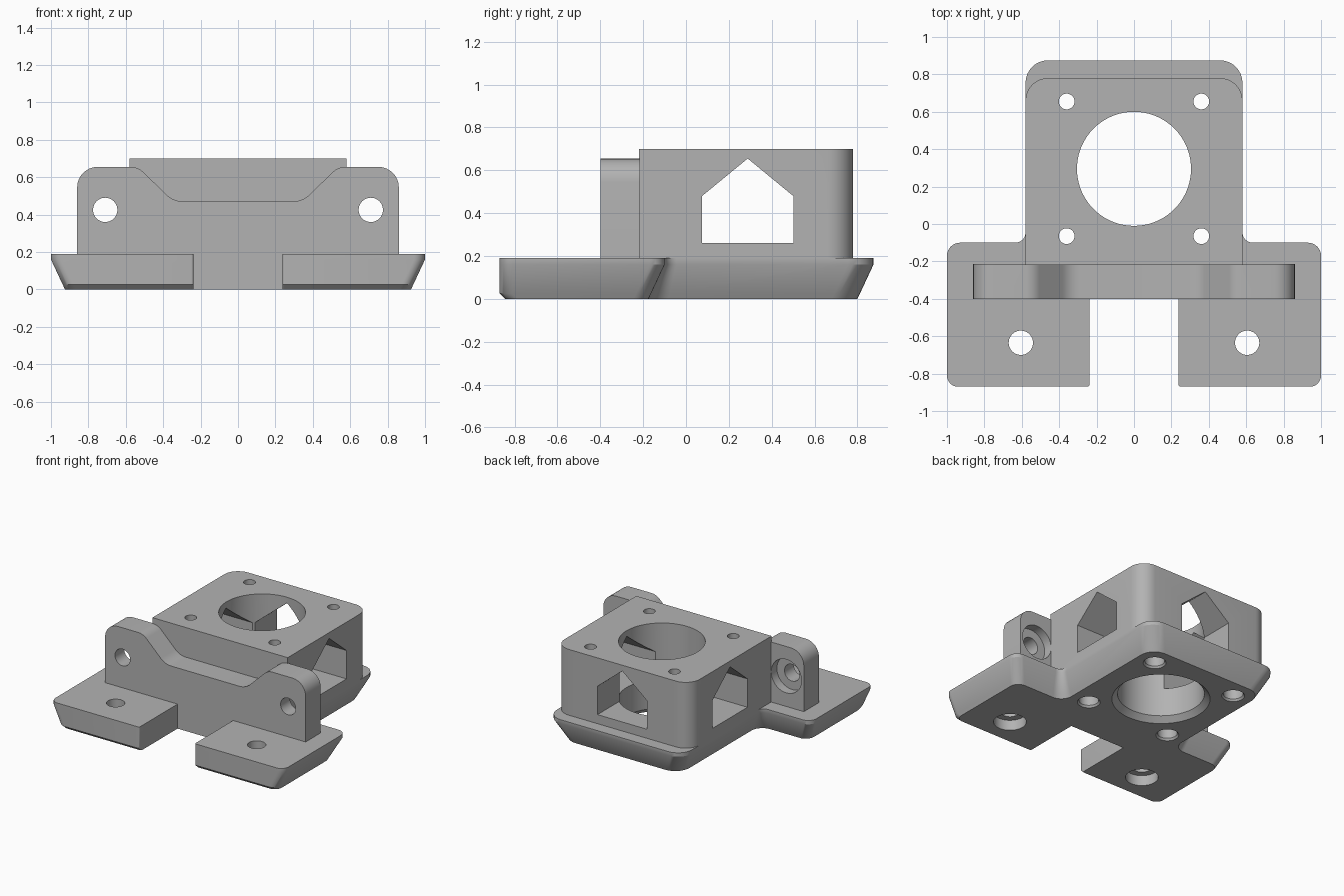
import bpy, bmesh, math
from mathutils import Vector

if "Cube" in bpy.data.objects:
    bpy.data.objects.remove(bpy.data.objects["Cube"])

grey = bpy.data.materials.new("grey plastic")
grey.diffuse_color = (0.45, 0.45, 0.45, 1)
grey.use_nodes = True
grey.node_tree.nodes["Principled BSDF"].inputs["Base Color"].default_value = grey.diffuse_color


def rounded(corners, seg=8):
    """Closed outline from (x, y, radius) corners, each fillet having seg + 1 points."""
    pts = []
    for i, (x, y, r) in enumerate(corners):
        p = Vector((x, y))
        if r == 0:
            pts.append(p)
            continue
        a = (Vector(corners[i - 1][:2]) - p).normalized()
        b = (Vector(corners[(i + 1) % len(corners)][:2]) - p).normalized()
        half = a.angle(b) / 2
        centre = p + (a + b).normalized() * (r / math.sin(half))
        start = p + a * (r / math.tan(half)) - centre
        end = p + b * (r / math.tan(half)) - centre
        total = start.angle(end)
        for k in range(seg + 1):
            t = k / seg
            pts.append(centre + (start * math.sin((1 - t) * total)
                                 + end * math.sin(t * total)) / math.sin(total))
    return pts


def loft(name, rings):
    """Solid through a list of rings of 3D points."""
    bm = bmesh.new()
    loops = [[bm.verts.new(p) for p in ring] for ring in rings]
    n = len(loops[0])
    for lo, hi in zip(loops, loops[1:]):
        for i in range(n):
            j = (i + 1) % n
            bm.faces.new((lo[i], lo[j], hi[j], hi[i]))
    bm.faces.new(loops[0][::-1])
    bm.faces.new(loops[-1])
    bmesh.ops.recalc_face_normals(bm, faces=bm.faces)
    mesh = bpy.data.meshes.new(name)
    bm.to_mesh(mesh)
    bm.free()
    mesh.materials.append(grey)
    ob = bpy.data.objects.new(name, mesh)
    bpy.context.collection.objects.link(ob)
    return ob


def prism(name, pts, lo, hi, axis):
    """Extrude a 2D outline along the x, y or z axis."""
    place = {'x': lambda a, b, h: (h, a, b),
             'y': lambda a, b, h: (a, h, b),
             'z': lambda a, b, h: (a, b, h)}[axis]
    return loft(name, [[place(a, b, h) for a, b in pts] for h in (lo, hi)])


def bore(name, a, b, steps, axis='z', n=48):
    """Stepped round cutter; steps are (height, radius) pairs."""
    rings = []
    for h, r in steps:
        ring = []
        for k in range(n):
            t = 2 * math.pi * k / n
            u, v = a + r * math.cos(t), b + r * math.sin(t)
            ring.append((u, v, h) if axis == 'z' else (u, h, v))
        rings.append(ring)
    return loft(name, rings)


def boolean(target, tool, operation):
    mod = target.modifiers.new("boolean", 'BOOLEAN')
    mod.operation, mod.solver, mod.object = operation, 'EXACT', tool
    bpy.context.view_layer.objects.active = target
    bpy.ops.object.modifier_apply(modifier=mod.name)
    bpy.data.objects.remove(tool, do_unlink=True)


# Base plate: sides and back taper inwards, front edge has a small chamfer
def base_ring(z, d, f):
    half = [(0.238, -0.4, 0), (0.238, -0.87 + f, 0.012),
            (1 - d, -0.87 + f, 0.06), (1 - d, -0.1 - d, 0.07),
            (0.58 - d, -0.1 - d, 0.055 + d * 0.5), (0.58 - d, 0.875 - d, 0.12)]
    both = half + [(-x, y, r) for x, y, r in reversed(half)]
    return [(p.x, p.y, z) for p in rounded(both)]


mount = loft("motor_mount", [base_ring(0, 0.075, 0.025), base_ring(0.025, 0.063, 0),
                             base_ring(0.16, 0, 0), base_ring(0.19, 0, 0)])

# Box housing with rounded back corners
housing = rounded([(-0.58, -0.22, 0), (0.58, -0.22, 0), (0.58, 0.78, 0.12), (-0.58, 0.78, 0.12)])
boolean(mount, prism("housing", housing, 0.16, 0.70, 'z'), 'UNION')

# Upright bracket with two ears and a dip between them
ear = [(0.86, 0.15, 0), (0.86, 0.655, 0.11), (0.535, 0.655, 0.1), (0.345, 0.47, 0.13)]
bracket = rounded(ear + [(-x, z, r) for x, z, r in reversed(ear)])
boolean(mount, prism("bracket", bracket, -0.4, -0.215, 'y'), 'UNION')

# Central shaft opening with a chamfered lower rim
cy = 0.295
boolean(mount, bore("shaft_cut", 0, cy, [(-0.04, 0.385), (0.04, 0.305), (0.8, 0.305)], n=72),
        'DIFFERENCE')

# Pointed windows: one straight through the sides, one through the back
def window(c):
    return [(c - 0.213, 0.26), (c + 0.213, 0.26), (c + 0.213, 0.48), (c, 0.655), (c - 0.213, 0.48)]


boolean(mount, prism("side_window_cut", window(0.288), -0.7, 0.7, 'x'), 'DIFFERENCE')
boolean(mount, prism("back_window_cut", window(0), 0.29, 0.9, 'y'), 'DIFFERENCE')

for s in (-1, 1):
    # Housing screw holes, wider from below
    for y in (0.655, -0.065):
        boolean(mount, bore("screw_cut", s * 0.36, y, [(-0.02, 0.095), (0.015, 0.07), (0.5, 0.07),
                                                       (0.5001, 0.042), (0.8, 0.042)]), 'DIFFERENCE')
    # Foot holes, recessed from below
    boolean(mount, bore("foot_cut", s * 0.605, -0.635, [(-0.1, 0.115), (0.08, 0.115),
                                                        (0.0801, 0.065), (0.3, 0.065)]), 'DIFFERENCE')
    # Ear holes, recessed from the back
    boolean(mount, bore("ear_cut", s * 0.71, 0.425, [(-0.5, 0.065), (-0.2851, 0.065),
                                                     (-0.285, 0.13), (-0.1, 0.13)], 'y'), 'DIFFERENCE')

# Smooth the curves, keep the edges crisp
bpy.ops.object.select_all(action='DESELECT')
mount.select_set(True)
bpy.context.view_layer.objects.active = mount
bpy.ops.object.shade_smooth_by_angle(angle=math.radians(30))
